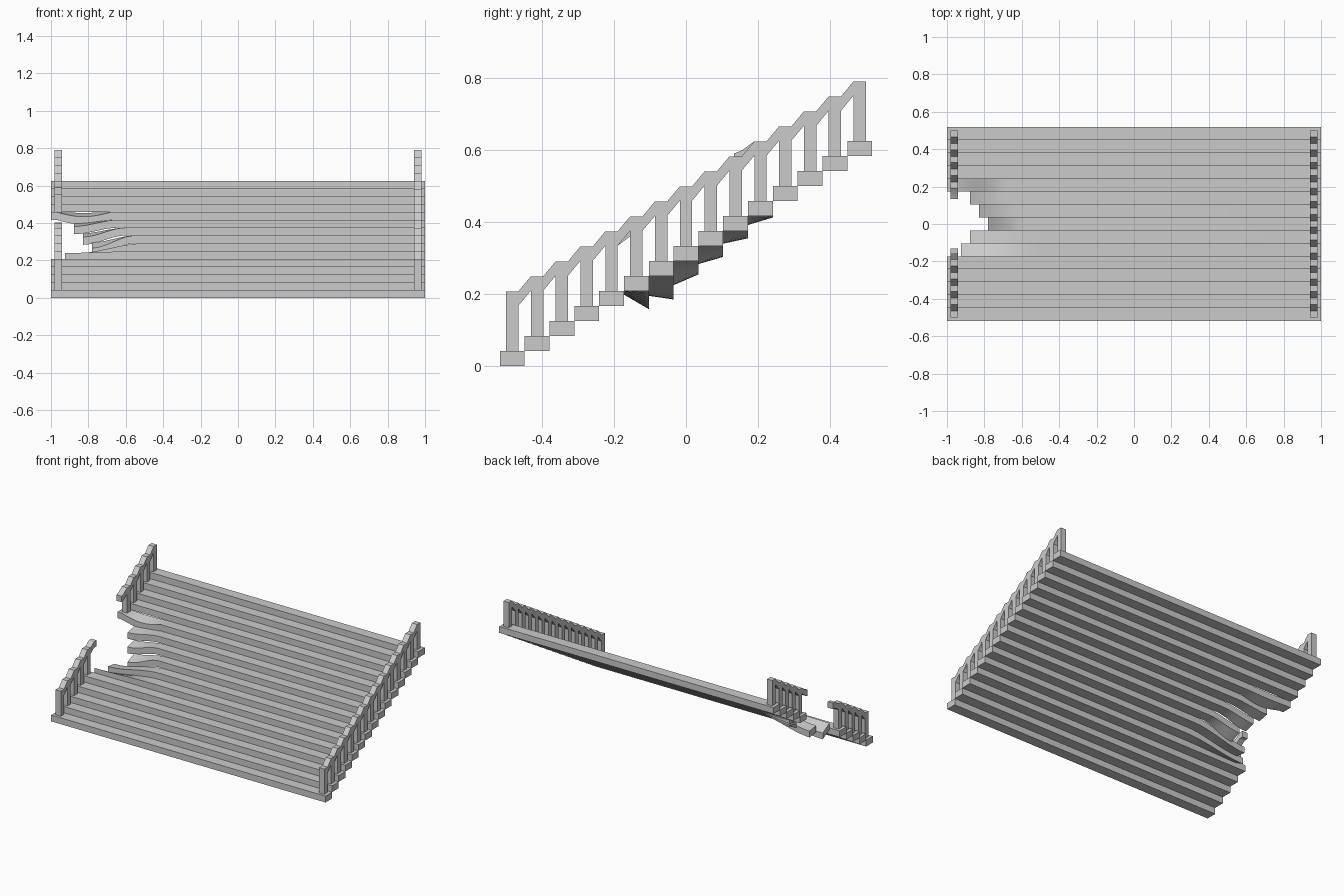
import bpy, bmesh, math

if "Cube" in bpy.data.objects:
    bpy.data.objects.remove(bpy.data.objects["Cube"])

STEPS = 15
DEPTH, RISE = 0.069, 0.0417
Y0 = -STEPS * DEPTH / 2

stone = bpy.data.materials.new("grey_stone")
stone.use_nodes = True
GREY = (0.6, 0.6, 0.6, 1)
stone.diffuse_color = GREY
stone.node_tree.nodes["Principled BSDF"].inputs["Base Color"].default_value = GREY


def finish(name, bm):
    bmesh.ops.recalc_face_normals(bm, faces=bm.faces)
    mesh = bpy.data.meshes.new(name)
    bm.to_mesh(mesh)
    bm.free()
    obj = bpy.data.objects.new(name, mesh)
    bpy.context.collection.objects.link(obj)
    mesh.materials.append(stone)
    bpy.ops.object.select_all(action="DESELECT")
    obj.select_set(True)
    bpy.context.view_layer.objects.active = obj
    bpy.ops.object.shade_smooth_by_angle(angle=math.radians(30))
    return obj


def loft(name, sections):
    """Skin a row of equal cross-sections and cap both ends."""
    bm = bmesh.new()
    rings = [[bm.verts.new(p) for p in s] for s in sections]
    n = len(rings[0])
    for a, b in zip(rings, rings[1:]):
        for k in range(n):
            bm.faces.new((a[k], a[(k + 1) % n], b[(k + 1) % n], b[k]))
    bm.faces.new(rings[0])
    bm.faces.new(rings[-1])
    return finish(name, bm)


def ease(t):
    t = max(0, min(1, t))
    return t * t * (3 - 2 * t)


def dip(t):
    return math.sin(math.pi * min(1, t * 1.1))


# Broken treads: left end, where the bend starts, front sag, back sag, bend curve
broken = {
    5: (-0.925, -0.5, 0.010, 0.050, ease),
    6: (-0.877, -0.5, 0.055, 0.065, ease),
    7: (-0.780, -0.55, 0.067, 0.037, ease),
    8: (-0.830, -0.6, 0.050, 0.030, ease),
    9: (-0.877, -0.64, 0.035, 0.020, ease),
    10: (-1.0, -0.68, 0.025, 0.004, dip),
}

# Treads, full width or snapped and sagging at the right end
for i in range(STEPS):
    y, z = Y0 + i * DEPTH, i * RISE
    end, start, front, back, curve = broken.get(i, (-1, -1, 0, 0, ease))
    xs = [1, end]
    if i in broken:
        xs = [1] + [start + (end - start) * k / 10 for k in range(11)]
    sections = []
    for x in xs:
        w = curve((x - start) / (end - start)) if i in broken and x < start else 0
        f, b = z - front * w, z - back * w
        sections.append([(x, y, f), (x, y + DEPTH, b),
                         (x, y + DEPTH, b + RISE), (x, y, f + RISE)])
    loft(f"tread_{i + 1}", sections)

HALF = 0.0172      # half depth of a baluster
TOP = 0.208        # handrail height above the tread base
THICK = 0.04       # handrail thickness
X_IN, X_OUT = 0.942, 0.98


def centre(i):
    return Y0 + (i + 0.5) * DEPTH


def extrude_x(name, profile, side):
    return loft(name, [[(side * x, y, z) for y, z in profile] for x in (X_IN, X_OUT)])


def railing(name, side, first, last, head=(), tail=()):
    """Stepped handrail on balusters, with optional snapped ends (y, z)."""
    line = list(head)
    for i in range(first, last + 1):
        z = TOP + i * RISE
        line += [(centre(i) - HALF, z), (centre(i) + HALF, z)]
    line += tail
    bm_profile = line + [(y, z - THICK) for y, z in reversed(line)]
    extrude_x(name + "_handrail", bm_profile, side)
    for i in range(first, last + 1):
        a, b = centre(i) - HALF, centre(i) + HALF
        low, high = (i + 1) * RISE - 0.001, TOP + i * RISE - THICK
        extrude_x(f"{name}_baluster_{i + 1}", [(a, low), (b, low), (b, high), (a, high)], side)


railing("left", 1, 0, STEPS - 1)
railing("right_lower", -1, 0, 4,
        tail=[(centre(5) - HALF, TOP + 5 * RISE - 0.016),
              (centre(5) + 0.008, TOP + 5 * RISE - 0.014)])
railing("right_upper", -1, 10, STEPS - 1,
        head=[(centre(9) - 0.004, TOP + 9 * RISE + 0.008),
              (centre(9) + HALF, TOP + 9 * RISE + 0.016)])
